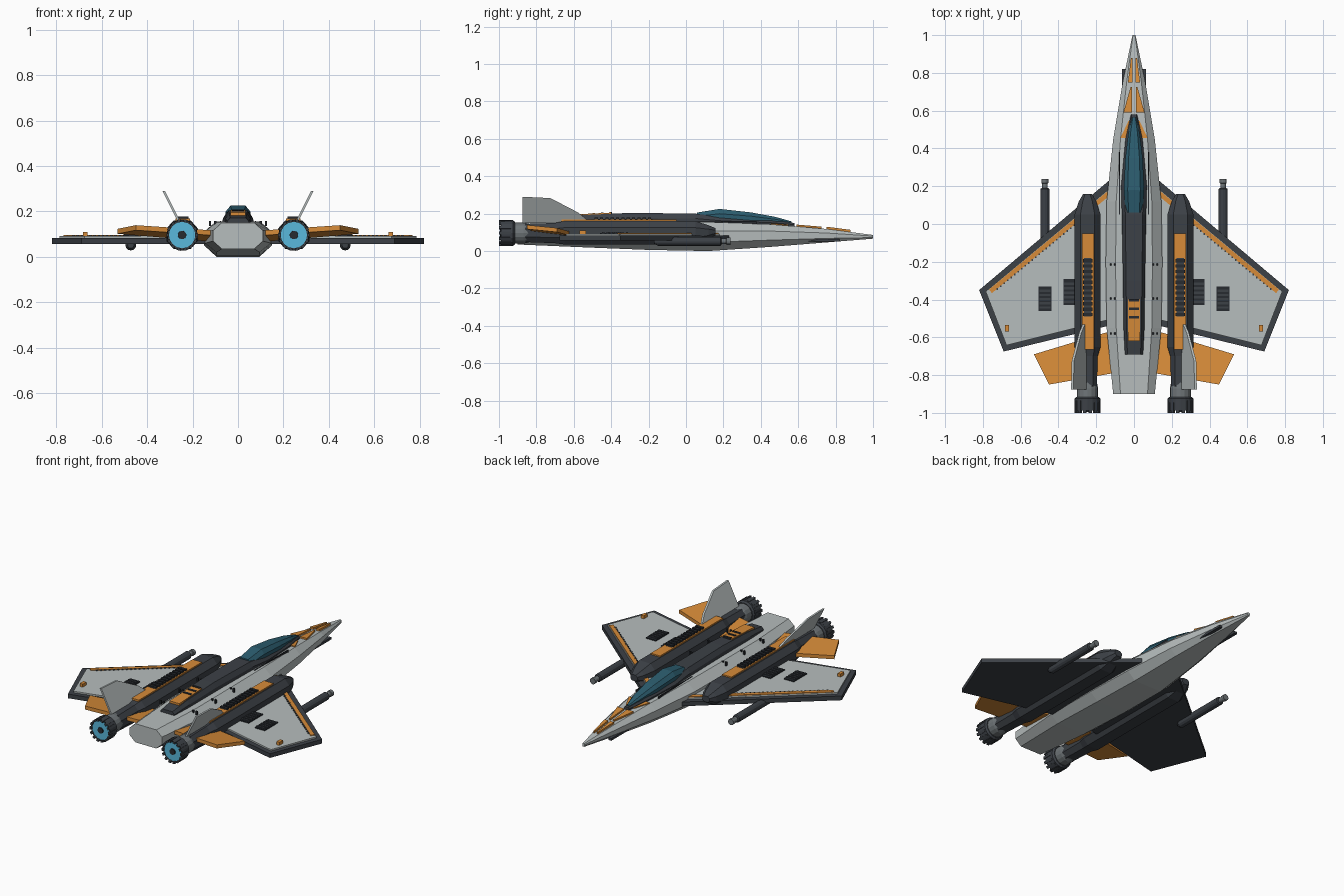
import bpy, bmesh
from math import sin, cos, pi

def mat(name, rgb):
    m = bpy.data.materials.new(name)
    m.diffuse_color = (*rgb, 1)
    return m

HULL = mat("hull_grey", (0.47, 0.51, 0.51))
DARK = mat("dark_panel", (0.045, 0.052, 0.062))
BLACK = mat("vent_black", (0.02, 0.024, 0.03))
STEEL = mat("steel", (0.16, 0.18, 0.19))
ORANGE = mat("orange", (0.68, 0.26, 0.04))
GLASS = mat("canopy_glass", (0.025, 0.11, 0.16))
GLOW = mat("engine_glow", (0.10, 0.48, 0.72))

def finish(name, bm, material, mirror):
    bmesh.ops.recalc_face_normals(bm, faces=bm.faces)
    me = bpy.data.meshes.new(name)
    bm.to_mesh(me)
    bm.free()
    me.materials.append(material)
    ob = bpy.data.objects.new(name, me)
    bpy.context.collection.objects.link(ob)
    if mirror:
        ob.modifiers.new("mirror", 'MIRROR').use_mirror_merge = False
    return ob

def loft(name, sections, material, mirror=False):
    """Skin a list of equal-length point rings and cap both ends."""
    bm = bmesh.new()
    rings = [[bm.verts.new(p) for p in s] for s in sections]
    n = len(rings[0])
    for a, b in zip(rings, rings[1:]):
        for i in range(n):
            j = (i + 1) % n
            bm.faces.new((a[i], a[j], b[j], b[i]))
    bm.faces.new(rings[0])
    bm.faces.new(rings[-1])
    return finish(name, bm, material, mirror)

def octagon(y, w, top, bottom, k=0.65, c=0.3, cx=0.0):
    """Chamfered cross-section at station y."""
    d = (top - bottom) * c
    right = [(k * w, top), (w, top - d), (w, bottom + d), (k * w, bottom)]
    pts = right + [(-x, z) for x, z in reversed(right)]
    return [(cx + x, y, z) for x, z in pts]

def tube(name, cx, cz, profile, material, n=16):
    """Turned part along y from (y, radius) pairs, mirrored."""
    rings = [[(cx + r * cos(2 * pi * i / n), y, cz + r * sin(2 * pi * i / n))
              for i in range(n)] for y, r in profile]
    return loft(name, rings, material, True)

def slab(name, outline, z, t, material, mirror=True):
    """Flat plate; z is a number or a function of (x, y) for its underside."""
    f = z if callable(z) else (lambda x, y: z)
    return loft(name, [[(x, y, f(x, y)) for x, y in outline],
                       [(x, y, f(x, y) + t) for x, y in outline]], material, mirror)

def box(name, x, y, z, material, mirror=True):
    """Box from (min, max) pairs."""
    return slab(name, [(x[0], y[0]), (x[1], y[0]), (x[1], y[1]), (x[0], y[1])],
                z[0], z[1] - z[0], material, mirror)

# Fuselage
loft("fuselage", [octagon(*s) for s in (
    (-0.90, 0.110, 0.150, 0.035), (-0.55, 0.145, 0.152, 0.020),
    (-0.20, 0.150, 0.155, 0.006), (0.12, 0.145, 0.155, 0.000),
    (0.45, 0.110, 0.143, 0.022), (0.75, 0.060, 0.118, 0.046),
    (1.00, 0.008, 0.086, 0.066))], HULL)

# Dorsal spine, canopy frame and canopy
loft("dorsal_spine", [octagon(y, w, t, 0.125, 0.72, 0.35) for y, w, t in (
    (-0.69, 0.048, 0.172), (-0.55, 0.055, 0.192), (-0.30, 0.058, 0.204),
    (0.05, 0.064, 0.200), (0.20, 0.068, 0.180), (0.45, 0.045, 0.166), (0.58, 0.016, 0.150))], DARK)
loft("canopy", [octagon(y, w, t, 0.140, 0.62, 0.3) for y, w, t in (
    (0.06, 0.045, 0.206), (0.18, 0.054, 0.225), (0.35, 0.046, 0.206),
    (0.48, 0.030, 0.182), (0.565, 0.010, 0.158))], GLASS)

# Orange spine hatch with slots
hatch_z = lambda x, y: 0.192 + 0.048 * (y + 0.55)
slab("spine_hatch", [(-0.033, -0.62), (0.033, -0.62), (0.033, -0.40), (-0.033, -0.40)],
     lambda x, y: hatch_z(x, y) - 0.012, 0.018, ORANGE, False)
for i in range(3):
    y = -0.50 + i * 0.045
    box("hatch_slot", (-0.026, 0.026), (y, y + 0.014), (0.19, hatch_z(0, y) + 0.010), BLACK, False)

# Orange nose flashes
def nose_top(x, y):
    z = 0.143 - (y - 0.45) * 0.0833 if y < 0.75 else 0.118 - (y - 0.75) * 0.128
    return z - 0.002
for x0, x1, y0, y1, lift in ((0.022, 0.072, 0.455, 0.545, 0), (0.010, 0.056, 0.59, 0.725, 0.004),
                             (0.008, 0.032, 0.75, 0.88, 0.006)):
    slab("nose_flash", [(x0, y0), (x1, y0), (x0 + 0.008, y1), (x0, y1)],
         lambda x, y: nose_top(x, y), 0.008 + lift, ORANGE)

# Nose sensor strips and hull fasteners
box("nose_sensor", (0.044, 0.064), (0.65, 0.82), (0.050, 0.064), DARK)
for y in (-0.585, -0.40, -0.22):
    for x in (0.095, 0.118):
        box("hull_fastener", (x, x + 0.010), (y, y + 0.010), (0.135, 0.158), BLACK)
box("hull_groove", (0.074, 0.079), (0.05, 0.38), (0.12, 0.158), BLACK)

# Wings: dark frame, light upper skin, orange leading stripe
slab("wing_frame", [(0.10, 0.257), (0.82, -0.35), (0.69, -0.675), (0.10, -0.53)], 0.056, 0.026, DARK)
slab("wing_skin", [(0.10, 0.212), (0.785, -0.357), (0.675, -0.642), (0.10, -0.498)], 0.078, 0.013, HULL)
slab("wing_stripe", [(0.12, 0.190), (0.768, -0.347), (0.752, -0.366), (0.104, 0.171)], 0.088, 0.008, ORANGE)
for i in range(24):
    x, y = 0.30 + 0.0185 * i, 0.010 - 0.01535 * i
    box("stripe_tooth", (x - 0.006, x + 0.003), (y - 0.006, y + 0.003), (0.088, 0.0965), DARK)
box("wing_light", (0.662, 0.682), (-0.57, -0.535), (0.088, 0.110), ORANGE)

# Louvred wing vents
for x0, x1, y0, y1 in ((0.437, 0.505, -0.46, -0.33), (0.310, 0.374, -0.43, -0.29)):
    box("wing_vent", (x0, x1), (y0, y1), (0.088, 0.097), BLACK)
    for i in range(5):
        y = y0 + 0.012 + i * (y1 - y0 - 0.02) / 5
        box("vent_louvre", (x0 + 0.004, x1 - 0.004), (y, y + 0.012), (0.095, 0.102), DARK)

# Tailplanes, pitched up at the rear
slab("tailplane", [(0.10, -0.560), (0.53, -0.690), (0.45, -0.850), (0.10, -0.788)],
     lambda x, y: -0.008 + 0.046 * x - 0.123 * y, 0.022, ORANGE)

# Engine nacelles
EX, EZ = 0.246, 0.096
loft("nacelle", [octagon(y, w, t, b, 0.55, 0.28, EX) for y, w, t, b in (
    (-0.86, 0.050, 0.145, 0.048), (-0.70, 0.054, 0.150, 0.042), (-0.65, 0.069, 0.160, 0.035),
    (0.05, 0.069, 0.160, 0.035), (0.12, 0.046, 0.138, 0.062), (0.158, 0.024, 0.122, 0.085))],
    DARK, True)
box("nacelle_panel", (EX - 0.034, EX + 0.030), (-0.665, -0.05), (0.150, 0.168), ORANGE)
box("cooling_bed", (EX - 0.022, EX + 0.018), (-0.49, -0.18), (0.160, 0.171), DARK)
for i in range(11):
    y = -0.488 + i * 0.0285
    box("cooling_slat", (EX - 0.027, EX + 0.023), (y, y + 0.017), (0.160, 0.178), BLACK)

# Engine nozzles with petals and glow
tube("nozzle_collar", EX, EZ, [(-0.925, 0.056), (-0.87, 0.056), (-0.84, 0.050)], STEEL)
tube("nozzle_ring", EX, EZ, [(-0.972, 0.057), (-0.985, 0.057), (-0.988, 0.067),
                             (-0.925, 0.069), (-0.915, 0.060)], DARK)
tube("nozzle_glow", EX, EZ, [(-0.988, 0.058), (-0.96, 0.058)], GLOW)
tube("nozzle_core", EX, EZ, [(-0.994, 0.018), (-0.97, 0.020)], BLACK)
for i in range(14):
    a = 2 * pi * i / 14
    ring = []
    for r, d in ((0.058, -0.13), (0.070, -0.11), (0.070, 0.11), (0.058, 0.13)):
        ring.append((EX + r * cos(a + d), EZ + r * sin(a + d)))
    loft("nozzle_petal", [[(x, y, z) for x, z in ring] for y in (-1.0, -0.935)], DARK, True)

# Canted fins on the nacelles
fin = [(-0.875, 0.150), (-0.875, 0.290), (-0.725, 0.283), (-0.575, 0.205), (-0.510, 0.150)]
loft("tail_fin", [[(0.257 + (z - 0.15) * 0.50 + s, y, z) for y, z in fin]
                  for s in (-0.006, 0.006)], HULL, True)

# Underwing guns
tube("gun_body", 0.472, 0.052, [(-0.17, 0.014), (-0.15, 0.024), (0.185, 0.024), (0.19, 0.018)], DARK, 12)
tube("gun_muzzle", 0.472, 0.052, [(0.18, 0.015), (0.215, 0.015), (0.217, 0.019), (0.237, 0.019)], STEEL, 12)
